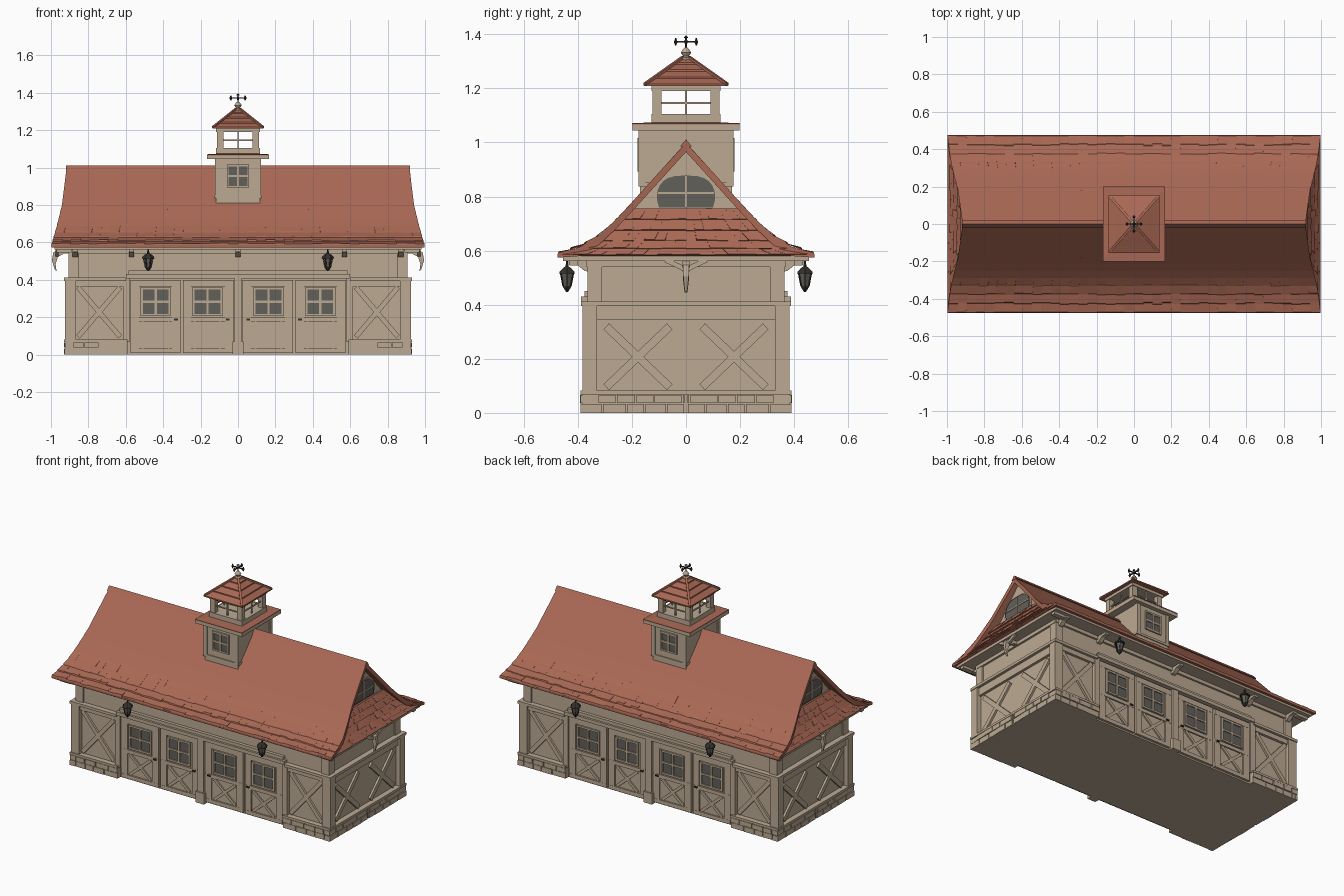
import bpy, bmesh, math, random
from mathutils import Vector

random.seed(4)


def material(name, rgb):
    m = bpy.data.materials.new(name)
    m.diffuse_color = (*rgb, 1)
    return m


PLASTER = material("beige_plaster", (0.50, 0.40, 0.29))
TILE = material("terracotta_tile", (0.40, 0.14, 0.09))
GLASS = material("dark_glass", (0.12, 0.115, 0.10))
IRON = material("black_iron", (0.035, 0.03, 0.025))


class Part:
    """Collects lofted solids; most parts model one quarter and are mirrored."""

    def __init__(self, name, mat):
        self.name, self.mat, self.bm = name, mat, bmesh.new()

    def loft(self, rings):
        rs = [[self.bm.verts.new(p) for p in r] for r in rings]
        n = len(rs[0])
        for a, b in zip(rs, rs[1:]):
            for i in range(n):
                j = (i + 1) % n
                self.bm.faces.new((a[i], a[j], b[j], b[i]))
        self.bm.faces.new(rs[0][::-1])
        self.bm.faces.new(rs[-1])

    def box(self, x0, x1, y0, y1, z0, z1):
        self.loft([[(x0, y0, z), (x1, y0, z), (x1, y1, z), (x0, y1, z)] for z in (z0, z1)])

    def bar(self, a, b, normal, w, d):
        a, b, n = Vector(a), Vector(b), Vector(normal)
        s = (b - a).cross(n).normalized() * w / 2
        self.loft([[p - s, p + s, p + s + n * d, p - s + n * d] for p in (a, b)])

    def lathe(self, cx, cy, prof, n=8):
        self.loft([[(cx + r * math.cos(2 * math.pi * i / n), cy + r * math.sin(2 * math.pi * i / n), z)
                    for i in range(n)] for r, z in prof])

    def pyramid(self, levels):
        self.loft([[(-x, -y, z), (x, -y, z), (x, y, z), (-x, y, z)] for x, y, z in levels])

    def done(self, mirror="xy"):
        bmesh.ops.recalc_face_normals(self.bm, faces=self.bm.faces)
        me = bpy.data.meshes.new(self.name)
        self.bm.to_mesh(me)
        self.bm.free()
        me.materials.append(self.mat)
        ob = bpy.data.objects.new(self.name, me)
        bpy.context.collection.objects.link(ob)
        if mirror:
            mod = ob.modifiers.new("mirror", 'MIRROR')
            mod.use_axis = ("x" in mirror, "y" in mirror, False)
            mod.use_mirror_merge = False
        return ob


def lerp_table(t, table):
    for (a, va), (b, vb) in zip(table, table[1:]):
        if t <= b:
            return va + (vb - va) * (t - a) / (b - a)
    return table[-1][1]


# roof shape: flared slope (y, z) and end overhang by height
SLOPE = [(0, 1.0), (0.19, 0.79), (0.26, 0.715), (0.32, 0.658), (0.39, 0.615), (0.475, 0.585)]
ENDS = [(0.58, 1.0), (0.6, 0.992), (0.69, 0.967), (0.80, 0.94), (1.01, 0.915)]
LEN = [0]
for p, q in zip(SLOPE, SLOPE[1:]):
    LEN.append(LEN[-1] + math.dist(p, q))


def slope(t):
    s = t * LEN[-1]
    return tuple(lerp_table(s, [(l, p[k]) for l, p in zip(LEN, SLOPE)]) for k in (0, 1))


def half_width(z):
    return lerp_table(z, [(p[1], p[0]) for p in SLOPE[::-1]])


# roof slab under the tiles
p = Part("roof_slab", TILE)
p.loft([[(0, -y, z), (lerp_table(z, ENDS), -y, z), (lerp_table(z, ENDS), -y, max(z - 0.035, 0.574)),
         (0, -y, max(z - 0.035, 0.574))] for y, z in SLOPE])
p.done()

# main roof tiles in overlapping courses
p = Part("roof_tiles", TILE)
ROWS, COLS = 12, 40
for r in range(ROWS):
    for c in range(-COLS // 2, COLS // 2):
        f0, f1 = c / (COLS / 2), (c + 1) / (COLS / 2)
        (y0, z0) = slope(r / ROWS)
        (y1, z1) = slope(min(1, (r + 1) / ROWS + random.uniform(-0.004, 0.012)))
        w0, w1 = lerp_table(z0, ENDS), lerp_table(z1, ENDS)
        n = Vector((0, z1 - z0, y0 - y1)).normalized()
        if n.z < 0:
            n = -n
        lift = n * random.uniform(0.007, 0.013)
        top, low = Vector((0, -y0, z0)), Vector((0, -y1, z1))
        X = lambda v, x: v + Vector((x, 0, 0))
        p.loft([[X(top, f0 * w0), X(top, f1 * w0), X(top + n * 0.003, f1 * w0), X(top + n * 0.003, f0 * w0)],
                [X(low, f0 * w1), X(low, f1 * w1), X(low + lift, f1 * w1), X(low + lift, f0 * w1)]])
p.done("y")

# ridge cap
p = Part("ridge_cap", TILE)
p.loft([[(x, -0.022, 0.985), (x, 0, 1.012), (x, 0.022, 0.985)] for x in (-0.92, 0.92)])
p.done(None)

# skirt roofs on the gable ends
p = Part("skirt_roof", TILE)
Z = [0.755, 0.715, 0.675, 0.637, 0.608, 0.585]
SX = [0.905, 0.922, 0.940, 0.960, 0.978, 0.996]
for i in range(5):
    wa, wb = half_width(Z[i]) - 0.005, half_width(Z[i + 1]) - 0.004
    for c in range(-9, 9):
        e, dz = random.uniform(0.004, 0.010), random.uniform(0, 0.005)
        p.loft([[(SX[i] - 0.03, k / 9 * wa, Z[i] - 0.01), (SX[i], k / 9 * wa, Z[i]),
                 (SX[i + 1] + e * (i < 4), k / 9 * wb, Z[i + 1] + 0.004 - dz),
                 (SX[i + 1] - 0.03, k / 9 * wb, Z[i + 1] - 0.008)] for k in (c, c + 1)])
p.done("x")

# main body, gable walls and soffit
p = Part("walls", PLASTER)
p.box(-0.895, 0.895, -0.355, 0.355, 0, 0.575)
p.loft([[(x, -0.45, 0.58), (x, 0.45, 0.58), (x, 0.26, 0.68), (x, 0.19, 0.755), (x, 0, 0.965),
         (x, -0.19, 0.755), (x, -0.26, 0.68)] for x in (-0.885, 0.885)])
p.box(-0.98, 0.98, -0.455, 0.455, 0.562, 0.58)
p.done(None)

# stone plinth with individual blocks
p = Part("stone_base", PLASTER)
p.box(0.59, 0.922, -0.382, -0.3, 0, 0.068)
p.box(0.85, 0.922, -0.382, 0, 0, 0.068)
p.box(0, 0.03, -0.39, -0.35, 0, 0.07)
for z0, z1 in ((0, 0.033), (0.037, 0.066)):
    x = 0.59
    while x < 0.92:
        x1 = min(0.93, x + random.uniform(0.05, 0.10))
        p.box(x, x1 - 0.005, -0.385 - random.uniform(0, 0.007), -0.37, z0, z1)
        x = x1
    y = -0.39
    while y < -0.01:
        y1 = min(0, y + random.uniform(0.06, 0.11))
        p.box(0.91, 0.925 + random.uniform(0, 0.007), y, y1 - 0.005, z0, z1)
        y = y1
p.box(0.59, 0.93, -0.39, -0.35, 0.068, 0.082)
p.box(0.89, 0.93, -0.39, 0, 0.068, 0.082)
p.done()

# timber posts, rails and cross braces
p = Part("timber_frame", PLASTER)
p.box(0.866, 0.926, -0.382, -0.33, 0.08, 0.40)
p.box(0.85, 0.905, -0.365, -0.31, 0.41, 0.565)
p.box(0.578, 0.615, -0.378, -0.35, 0.07, 0.41)
p.box(0, 0.02, -0.382, -0.35, 0.07, 0.41)
p.box(0.60, 0.93, -0.388, -0.35, 0.395, 0.412)
p.box(0.60, 0.92, -0.372, -0.35, 0.365, 0.395)
p.box(0.89, 0.93, -0.388, 0, 0.395, 0.412)
p.box(0.89, 0.912, -0.36, 0, 0.345, 0.395)
p.box(0, 0.60, -0.388, -0.35, 0.408, 0.43)
p.box(0, 0.585, -0.375, -0.35, 0.43, 0.45)
p.box(0, 0.905, -0.368, -0.35, 0.54, 0.565)
p.box(0.89, 0.908, -0.36, 0, 0.54, 0.565)
for a, b in ((0.095, 0.36), (0.36, 0.095)):
    p.bar((0.63, -0.355, a), (0.855, -0.355, b), (0, -1, 0), 0.026, 0.013)
for a, b in ((0.095, 0.32), (0.32, 0.095)):
    p.bar((0.895, -0.295, a), (0.895, -0.06, b), (1, 0, 0), 0.03, 0.013)
p.done()

# stable doors with cross panels, and their windows
d, g = Part("stable_doors", PLASTER), Part("door_windows", GLASS)
iron = Part("door_handles", IRON)
for cx, x0, x1 in ((0.163, 0.024, 0.295), (0.44, 0.308, 0.575)):
    d.box(x0, x1, -0.362, -0.34, 0.01, 0.402)
    for u, v in ((x0, x0 + 0.045), (x1 - 0.045, x1)):
        d.box(u, v, -0.37, -0.35, 0.01, 0.40)
    for u, v in ((0.01, 0.035), (0.175, 0.198), (0.365, 0.40)):
        d.box(x0, x1, -0.371, -0.35, u, v)
    g.box(cx - 0.072, cx + 0.072, -0.366, -0.36, 0.215, 0.352)
    for u in (-0.075, 0, 0.075):
        d.box(cx + u - 0.006, cx + u + 0.006, -0.374, -0.36, 0.21, 0.357)
    for v in (0.212, 0.283, 0.355):
        d.box(cx - 0.08, cx + 0.08, -0.373, -0.36, v - 0.006, v + 0.006)
    for a, b in ((0.04, 0.17), (0.17, 0.04)):
        d.bar((cx - 0.075, -0.36, a), (cx + 0.075, -0.36, b), (0, -1, 0), 0.018, 0.01)
    iron.box(cx - 0.118, cx - 0.098, -0.378, -0.37, 0.183, 0.192)
for q in (d, g, iron):
    q.done()

# eave corbels and curved end brackets
p = Part("eave_brackets", PLASTER)
for x in (0.87, 0.57, 0.0):
    p.loft([[(x + s, -0.35, 0.52), (x + s, -0.375, 0.525), (x + s, -0.40, 0.545), (x + s, -0.435, 0.55),
             (x + s, -0.435, 0.57), (x + s, -0.35, 0.57)] for s in (-0.014, 0.014)])
p.box(0.89, 0.97, -0.43, -0.40, 0.545, 0.57)
path = [(0.89, 0.555, 0.014), (0.94, 0.555, 0.013), (0.975, 0.535, 0.012), (0.985, 0.495, 0.010), (0.975, 0.45, 0.005)]
p.loft([[(x - r, -r, z - r), (x + r, -r, z + r), (x + r, r, z + r), (x - r, r, z - r)] for x, z, r in path])
p.bar((0.96, -0.075, 0.565), (0.96, 0, 0.53), (1, 0, 0), 0.018, 0.016)
p.done()

# arched gable windows
arch = [(0.108 * math.copysign(abs(math.cos(a)) ** 0.7, math.cos(a)), 0.79 + 0.088 * math.sin(a) ** 0.8)
        for a in [math.pi * i / 12 for i in range(12)] + [math.pi - 1e-6]]
arch = [(0.10, 0.76)] + arch + [(-0.10, 0.76)]
for name, mat, k, x in (("gable_window_frame", PLASTER, 1.12, 0.890), ("gable_window_glass", GLASS, 1.0, 0.895)):
    p = Part(name, mat)
    p.loft([[(u, y * k, 0.81 + (z - 0.81) * k) for y, z in arch] for u in (0.884, x)])
    p.done("x")
p = Part("gable_window_bars", PLASTER)
p.box(0.89, 0.899, -0.004, 0.004, 0.76, 0.877)
p.box(0.89, 0.899, -0.106, 0.106, 0.810, 0.816)
p.done("x")

# cupola: base box, platform and open lantern
p = Part("cupola_body", PLASTER)
p.box(-0.118, 0.118, -0.17, 0.17, 0.80, 1.045)
p.box(-0.125, 0.125, -0.176, 0.176, 0.838, 0.852)
p.box(-0.167, 0.167, -0.198, 0.198, 1.045, 1.066)
p.box(-0.118, 0.118, -0.128, 0.128, 1.066, 1.105)
p.box(-0.118, 0.118, -0.128, 0.128, 1.19, 1.212)
p.done(None)
p = Part("cupola_frame", PLASTER)
p.box(0.078, 0.113, -0.123, -0.09, 1.10, 1.195)
p.box(0.0, 0.09, -0.112, -0.104, 1.143, 1.149)
p.box(0.0, 0.004, -0.112, -0.104, 1.10, 1.195)
p.box(0.094, 0.102, -0.1, 0, 1.143, 1.149)
p.box(0.094, 0.102, -0.004, 0, 1.10, 1.195)
for x in (0, 0.055):
    p.box(max(0, x - 0.005), x + 0.005, -0.18, -0.168, 0.895, 1.015)
for z in (0.898, 0.955, 1.012):
    p.box(0, 0.06, -0.179, -0.168, z - 0.005, z + 0.005)
p.box(0.098, 0.122, -0.176, -0.15, 0.84, 1.045)
p.done()
p = Part("cupola_window", GLASS)
p.box(0, 0.055, -0.174, -0.168, 0.898, 1.012)
p.done()
p = Part("cupola_platform_top", TILE)
p.pyramid([(0.167, 0.20, 1.066), (0.167, 0.20, 1.071), (0.10, 0.11, 1.075)])
p.done(None)

# cupola roof in stepped courses with hip caps
p = Part("cupola_roof", TILE)
lv = [(0.137, 0.155, 1.208), (0.102, 0.116, 1.235), (0.068, 0.078, 1.262), (0.036, 0.042, 1.287), (0.012, 0.014, 1.312)]
for (x0, y0, z0), (x1, y1, z1) in zip(lv, lv[1:]):
    p.pyramid([(x0, y0, z0), (x0, y0, z0 + 0.008), (x1 - 0.004, y1 - 0.004, z1 + 0.003)])
for sx in (-1, 1):
    for sy in (-1, 1):
        p.bar((sx * 0.134, sy * 0.152, 1.211), (sx * 0.01, sy * 0.012, 1.31), (0, 0, 1), 0.014, 0.010)
p.done(None)

# finial and weathervane
p = Part("finial", PLASTER)
p.lathe(0, 0, [(0.022, 1.30), (0.022, 1.315), (0.012, 1.32), (0.02, 1.332), (0.012, 1.345), (0.004, 1.352)], 10)
p.done(None)
p = Part("weathervane", IRON)
p.lathe(0, 0, [(0.004, 1.34), (0.004, 1.385), (0.009, 1.388), (0.001, 1.396)], 6)
for u, v in ((0.04, 0.003), (0.003, 0.04)):
    p.box(-u, u, -v, v, 1.369, 1.375)
for dx, dy in ((1, 0), (-1, 0), (0, 1), (0, -1)):
    p.lathe(dx * 0.038, dy * 0.038, [(0.002, 1.358), (0.008, 1.372), (0.002, 1.386)], 6)
p.done(None)

# hanging wall lanterns
p, g = Part("wall_lantern", IRON), Part("wall_lantern_glass", GLASS)
lx, ly = 0.48, -0.44
p.lathe(lx, ly, [(0.004, 0.447), (0.010, 0.455), (0.016, 0.464), (0.018, 0.470)], 6)
p.lathe(lx, ly, [(0.034, 0.515), (0.032, 0.521), (0.018, 0.535), (0.006, 0.542), (0.004, 0.565)], 6)
g.lathe(lx, ly, [(0.014, 0.468), (0.024, 0.517)], 6)
for i in range(6):
    c, s = math.cos(i * math.pi / 3), math.sin(i * math.pi / 3)
    p.bar((lx + 0.014 * c, ly + 0.014 * s, 0.467), (lx + 0.025 * c, ly + 0.025 * s, 0.517), (c, s, 0), 0.005, 0.004)
p.done()
g.done()
